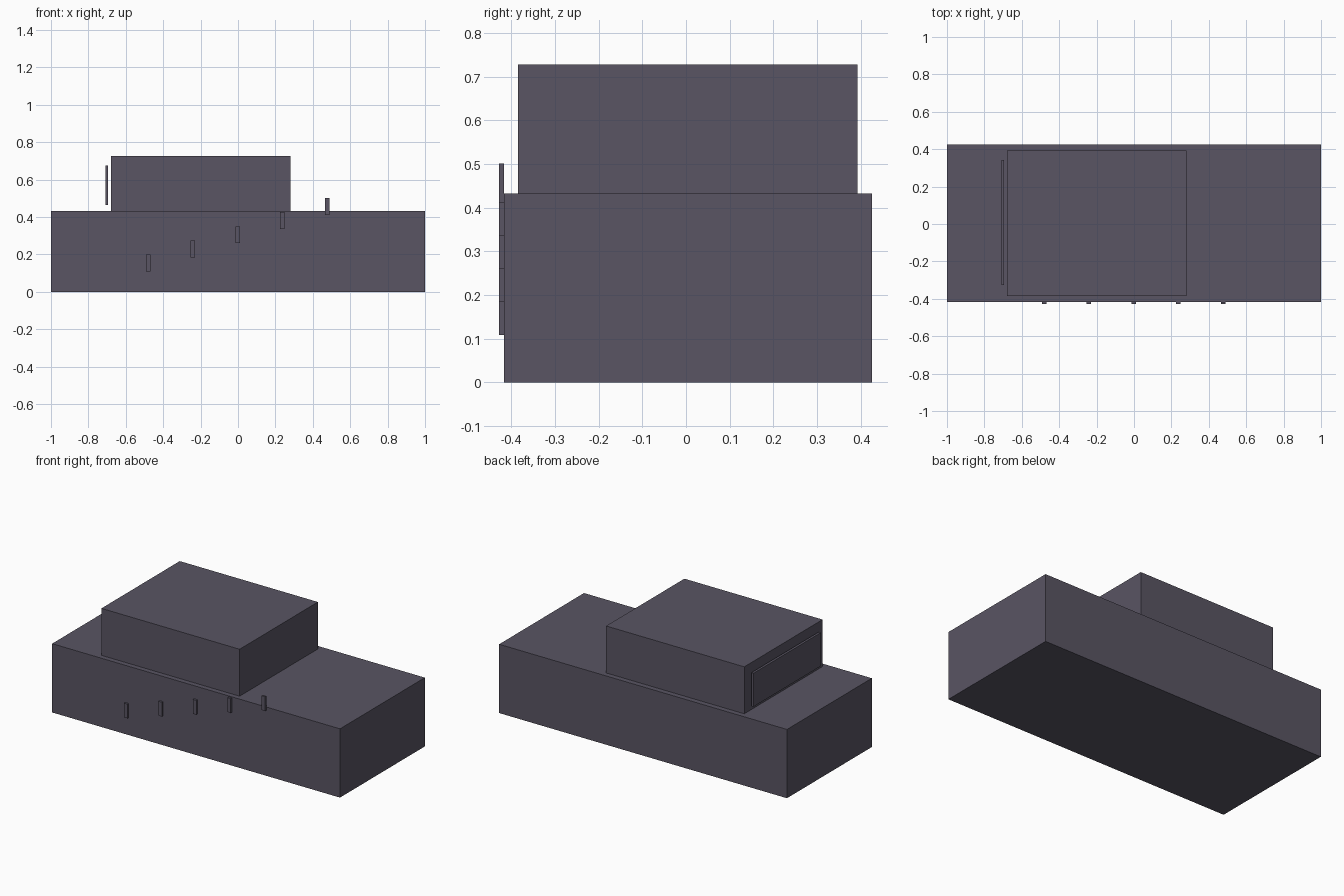
import bpy

if "Cube" in bpy.data.objects:
    bpy.data.objects.remove(bpy.data.objects["Cube"])

# One flat colour for the whole model
mat = bpy.data.materials.new("slate_grey")
mat.diffuse_color = (0.100, 0.090, 0.125, 1.0)
mat.use_nodes = True
mat.node_tree.nodes["Principled BSDF"].inputs["Base Color"].default_value = mat.diffuse_color


def box(name, x, y, z):
    """Box spanning the given (low, high) ranges."""
    spans = (x, y, z)
    bpy.ops.mesh.primitive_cube_add(size=1, location=[(a + b) / 2 for a, b in spans])
    ob = bpy.context.object
    ob.name = name
    ob.scale = [b - a for a, b in spans]
    bpy.ops.object.transform_apply(location=False, rotation=False, scale=True)
    ob.data.materials.append(mat)
    return ob


# Long base block and the upper cabin standing on it
box("base_block", (-1, 1), (-0.416, 0.426), (0, 0.432))
box("cabin", (-0.68, 0.28), (-0.384, 0.393), (0.432, 0.727))

# Thin panel just off the cabin's left end
box("end_panel", (-0.709, -0.694), (-0.325, 0.343), (0.465, 0.675))

# Row of small upright tabs climbing along the front
for i in range(5):
    cx, low = -0.48 + 0.239 * i, 0.109 + 0.0755 * i
    box(f"front_tab_{i + 1}", (cx - 0.012, cx + 0.012), (-0.428, -0.416), (low, low + 0.09))
